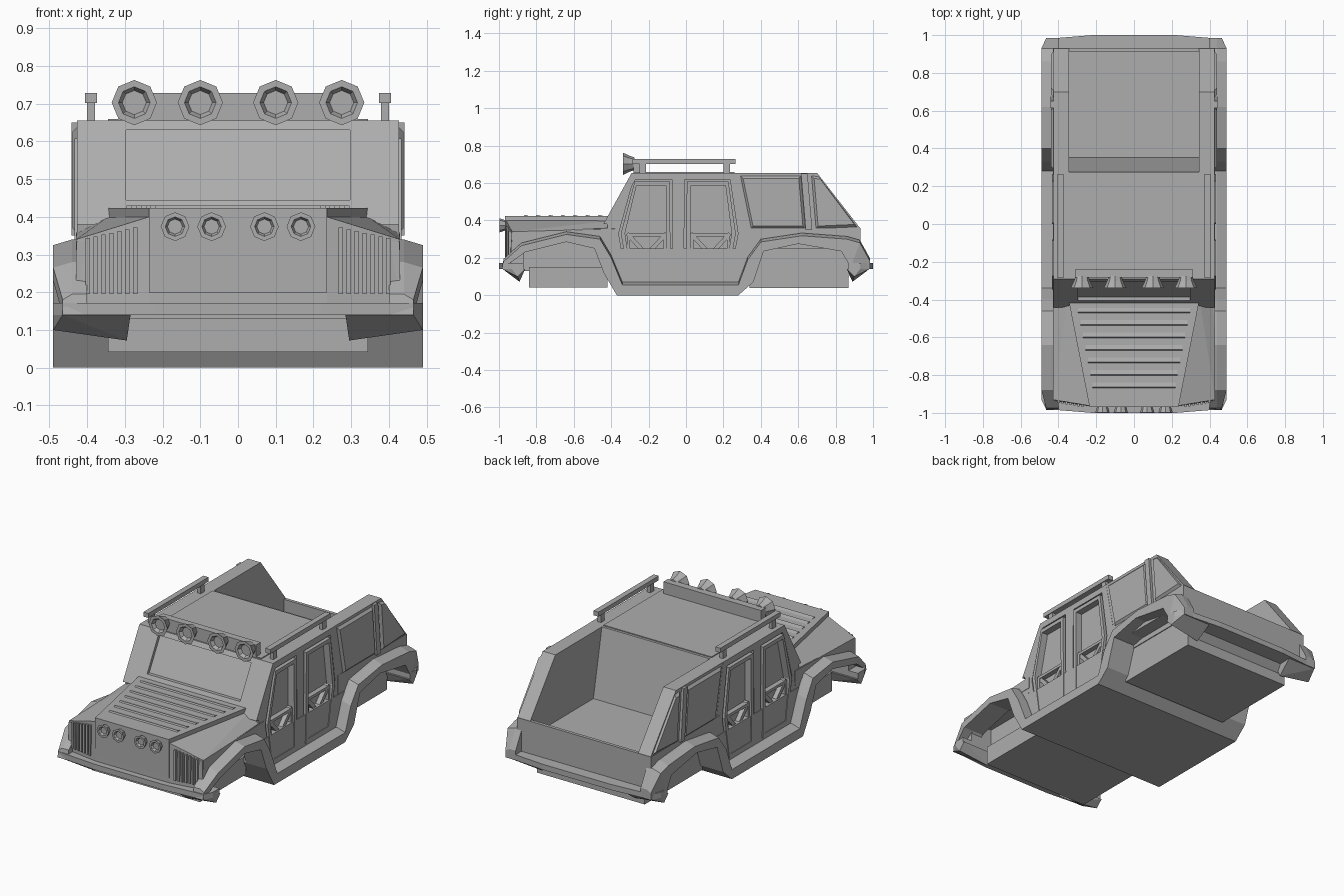
import bpy, bmesh, math
from mathutils import Vector

if "Cube" in bpy.data.objects:
    bpy.data.objects.remove(bpy.data.objects["Cube"])

grey = bpy.data.materials.new("body grey")
grey.diffuse_color = (0.42, 0.42, 0.42, 1)
grey.use_nodes = True
grey.node_tree.nodes["Principled BSDF"].inputs["Base Color"].default_value = grey.diffuse_color


def finish(name, bm, mirror=False):
    bmesh.ops.recalc_face_normals(bm, faces=bm.faces[:])
    me = bpy.data.meshes.new(name)
    bm.to_mesh(me)
    bm.free()
    me.materials.append(grey)
    ob = bpy.data.objects.new(name, me)
    bpy.context.collection.objects.link(ob)
    if mirror:
        ob.modifiers.new("mirror", 'MIRROR')
    return ob


def loft(name, rings, mirror=False, closed_ends=True):
    """Skin a row of closed rings."""
    bm = bmesh.new()
    vs = [[bm.verts.new(p) for p in r] for r in rings]
    n = len(rings[0])
    for a, b in zip(vs, vs[1:]):
        for i in range(n):
            j = (i + 1) % n
            bm.faces.new((a[i], a[j], b[j], b[i]))
    if closed_ends:
        bm.faces.new(vs[0])
        bm.faces.new(vs[-1])
    return finish(name, bm, mirror)


def prism(name, poly, x0, x1, mirror=False):
    """Side profile (y, z) extruded across x."""
    return loft(name, [[(x, y, z) for y, z in poly] for x in (x0, x1)], mirror)


def hull(name, pts, sym=False, mirror=False):
    bm = bmesh.new()
    if sym:
        pts = pts + [(-x, y, z) for x, y, z in pts]
    for p in pts:
        bm.verts.new(p)
    bmesh.ops.convex_hull(bm, input=bm.verts[:])
    bmesh.ops.dissolve_limit(bm, angle_limit=0.01, verts=bm.verts[:], edges=bm.edges[:])
    return finish(name, bm, mirror)


def box(name, x0, x1, y0, y1, z0, z1, mirror=False):
    return prism(name, [(y0, z0), (y1, z0), (y1, z1), (y0, z1)], x0, x1, mirror)


def scaled(poly, d):
    """Polygon shrunk towards its middle by about d."""
    cy = (min(p[0] for p in poly) + max(p[0] for p in poly)) / 2
    cz = (min(p[1] for p in poly) + max(p[1] for p in poly)) / 2
    hy = max(p[0] for p in poly) - cy
    hz = max(p[1] for p in poly) - cz
    return [(cy + (y - cy) * (1 - d / hy), cz + (z - cz) * (1 - d / hz)) for y, z in poly]


def ring(name, poly, d, x0, x1):
    """Raised frame following a polygon."""
    inner = scaled(poly, d)
    path = [(poly, x0), (poly, x1), (inner, x1), (inner, x0), (poly, x0)]
    return loft(name, [[(x, y, z) for y, z in p] for p, x in path], True, False)


def lamp(name, x, z, prof):
    """Eight-sided lamp from (radius, y) profile."""
    loft(name, [[(x + r * math.sin(k * math.pi / 4), y, z + r * math.cos(k * math.pi / 4))
                 for k in range(8)] for r, y in prof], True)


# wheel arch flares and sill, one continuous band
upper = [(-.975, .18), (-.88, .265), (-.64, .325), (-.46, .30), (-.40, .20), (-.34, .055),
         (.28, .055), (.33, .19), (.40, .285), (.62, .318), (.86, .30), (.93, .28), (.985, .18)]
lower = [(-.985, .14), (-.86, .23), (-.64, .285), (-.49, .25), (-.44, .12), (-.37, 0),
         (.28, 0), (.36, .07), (.415, .235), (.60, .275), (.83, .235), (.88, .15), (.985, .14)]
loft("fender_band", [[(.40, u[0], u[1] + .015), (.44, u[0], u[1] + .015), (.49 if abs(u[0]) < .95 else .465, u[0], u[1]),
                      (.49 if abs(l[0]) < .95 else .465, l[0], l[1]), (.40, l[0], l[1])]
                     for u, l in zip(upper, lower)], True)

# lower body sides above the arches
prism("front_fender", [(-.935, .15), (-.935, .335), (-.40, .36), (-.36, .08)] + lower[4:0:-1], .36, .428, True)
prism("rear_fender", [(.93, .15), (.93, .36), (.30, .36), (.30, .05)] + lower[7:12], .345, .428, True)

# floor and chassis
prism("cab_floor", [(-.37, 0), (.28, 0), (.36, .07), (.36, .25), (-.42, .25), (-.44, .12)], -.43, .43)
box("front_chassis", -.345, .345, -.84, -.42, .042, .15)
box("engine_bay", -.29, .29, -.90, -.40, .13, .30)
prism("rear_chassis", [(.34, .04), (.87, .04), (.87, .10), (.92, .16), (.92, .25), (.34, .25)], -.345, .345)

# bumpers with drooping corners
for name, s in (("front", -1), ("rear", 1)):
    hull(name + "_bumper", [(x, s * y, z) for z in (.14, .172)
                            for x, y in ((.49, .93), (.465, .98), (.22, 1.0), (.49, .87), (.3, .87))], sym=True)
    hull(name + "_bumper_corner", [(.285, s * .98, .14), (.465, s * .98, .14), (.49, s * .93, .14),
                                   (.295, s * .89, .072), (.49, s * .90, .10), (.49, s * .86, .14),
                                   (.29, s * .86, .14)], mirror=True)

# nose and hood
hull("nose", [(.236, -.962, .40), (.43, -.93, .34), (.43, -.935, .17), (.236, -.965, .17),
              (.25, -.87, .40), (.43, -.87, .34), (.43, -.87, .17)], sym=True)
hull("hood", [(.236, -.962, .40), (.43, -.93, .34), (.345, -.38, .40), (.43, -.38, .355),
              (.43, -.93, .29), (.43, -.38, .29), (.236, -.962, .29)], sym=True)
hull("hood_panel", [(x, y, z) for z in (.395, .424) for x, y in ((.236, -.965), (.345, -.41))], sym=True)
box("grille_panel", -.236, .236, -.969, -.95, .20, .424)
for i in range(7):
    y = -.87 + i * .066
    w = .20 + (y + .965) * .195
    prism("hood_louver", [(y, .422), (y + .008, .430), (y + .038, .422)], -w, w)
for i in range(7):
    x = .267 + i * .021
    y, top = -.966 + (x - .236) * .165, .375 - (x - .25) * .22
    box("grille_bar", x, x + .011, y - .008, y + .02, .195, top, True)
for x in (.07, .167):
    lamp("headlight", x, .374, [(.026, -.96), (.038, -.998), (.026, -.998), (.02, -.985)])

# cab core, slightly inside the outer panels
prism("cab_core", [(-.40, .2), (-.40, .42), (-.275, .645), (.27, .65), (.33, .35), (.29, .05), (-.33, .05)], -.395, .395)


def wy(z):
    return -.42 + (z - .42) * .553


# windshield frame, leaving the glass recessed
for name, z0, z1, x0, x1, m in (("windshield_post", .38, .655, .297, .427, True),
                                ("windshield_header", .63, .655, -.3, .3, False),
                                ("windshield_base", .38, .445, -.3, .3, False)):
    prism(name, [(wy(z0), z0), (wy(z1), z1), (wy(z1) + .04, z1), (wy(z0) + .04, z0)], x0, x1, m)
box("roof", -.427, .427, -.29, .272, .635, .655)
box("roof_panel", -.345, .345, -.28, .26, .65, .66)

# cab sides with door openings
doors = [[(-.36, .33), (-.28, .62), (-.075, .62), (-.07, .07), (-.315, .07)],
         [(-.012, .07), (-.007, .62), (.235, .62), (.278, .33), (.23, .07)]]
side = prism("cab_side", [(-.425, .41), (-.29, .655), (.272, .655), (.335, .34), (.285, .04), (-.34, .04), (-.41, .28)],
             .38, .427, False)
for d in doors:
    cut = prism("door_cutter", d, .39, .5)
    cut.hide_render = True
    cut.hide_viewport = True
    b = side.modifiers.new("door opening", 'BOOLEAN')
    b.operation, b.object, b.solver = 'DIFFERENCE', cut, 'EXACT'
side.modifiers.new("mirror", 'MIRROR')

# door frames with cross braces
for d, (y0, y1) in zip(doors, ((-.315, -.105), (.025, .235))):
    ring("door_frame", scaled(d, .012), .022, .39, .434)
    z0, z1, t = .105, .33, .011
    ring("brace_frame", [(y0, z0), (y1, z0), (y1, z1), (y0, z1)], .016, .39, .424)
    for a, c in (((y0, z0), (y1, z1)), ((y0, z1), (y1, z0))):
        a, c = Vector(a), Vector(c)
        n = (c - a).orthogonal().normalized() * t
        prism("cross_brace", [a + n, c + n, c - n, a - n], .39, .421, True)

# cargo bed
prism("bed_side", [(.27, .655), (.70, .655), (.93, .36), (.93, .25), (.33, .25), (.33, .34)], .345, .426, True)
for outer in ([(.285, .645), (.62, .645), (.645, .35), (.345, .35)],
              [(.665, .645), (.705, .64), (.92, .36), (.69, .35)]):
    hull("bed_side_panel", [(.42, y, z) for y, z in outer] +
         [(.439, y, z) for y, z in scaled(outer, .02)], mirror=True)
prism("bed_side_rib", [(.615, .65), (.65, .65), (.675, .35), (.64, .35)], .42, .441, True)
prism("bed_front_wall", [(.25, .655), (.275, .655), (.355, .26), (.25, .26)], -.35, .35)
box("bed_floor", -.35, .35, .28, .92, .22, .27)
box("tailgate", -.428, .428, .913, .932, .16, .36)

# roof rails
box("roof_rail", .374, .406, -.285, .265, .702, .728, True)
for y in (-.232, .218):
    box("rail_post", .379, .401, y - .017, y + .017, .65, .705, True)

# roof light bar
box("light_bar", -.312, .312, -.282, -.24, .655, .728)
for x in (.1, .275):
    lamp("roof_light", x, .703, [(.034, -.275), (.044, -.305), (.06, -.338), (.042, -.338), (.032, -.318)])
